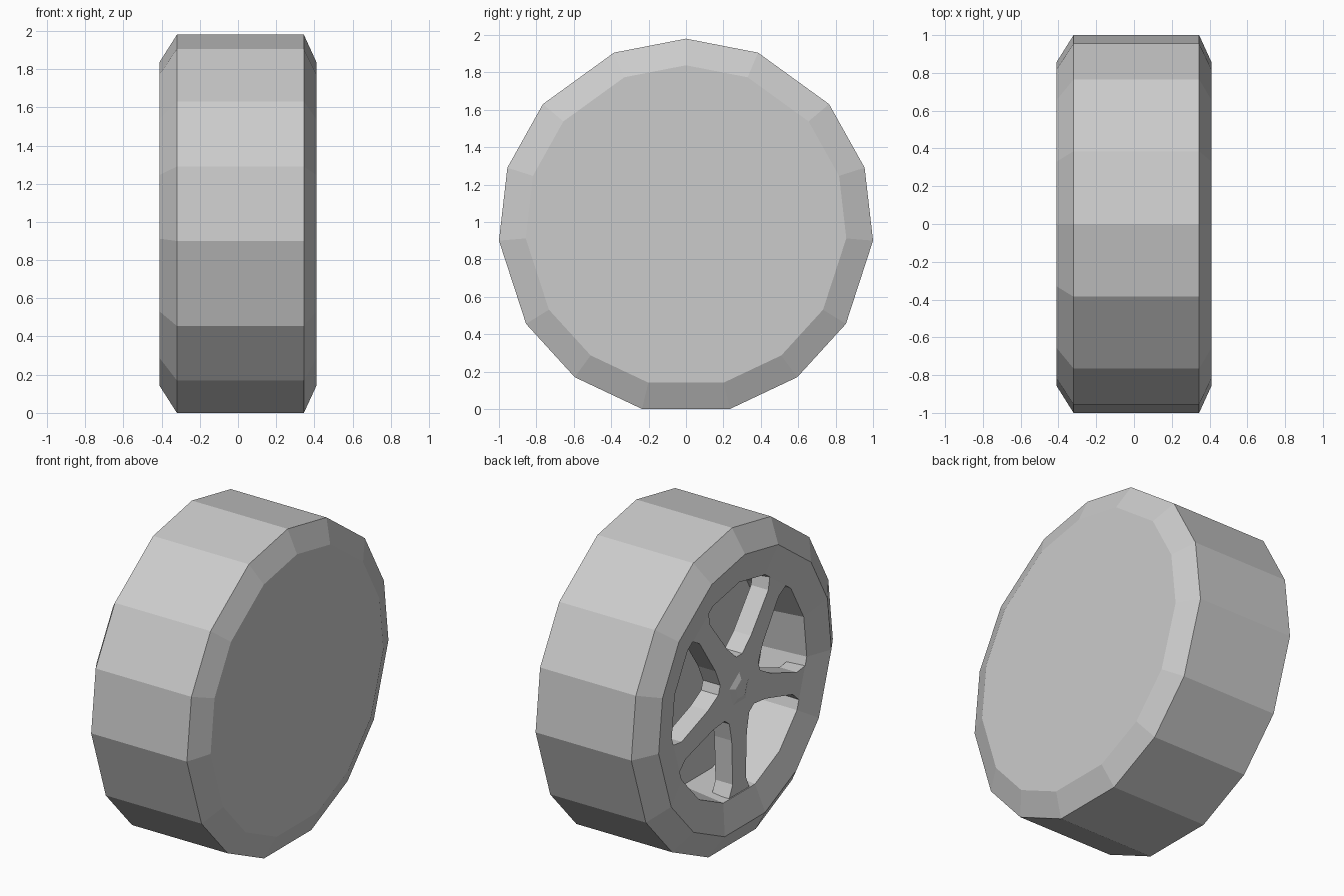
import bpy, bmesh, math

cube = bpy.data.objects.get("Cube")
if cube:
    bpy.data.objects.remove(cube, do_unlink=True)

MID = 0.985  # axle height

# one flat colour
grey = bpy.data.materials.new("light_grey")
grey.use_nodes = True
colour = (0.6, 0.6, 0.6, 1)
grey.diffuse_color = colour
grey.node_tree.nodes["Principled BSDF"].inputs["Base Color"].default_value = colour


def finish(name, bm):
    bmesh.ops.recalc_face_normals(bm, faces=bm.faces)
    mesh = bpy.data.meshes.new(name)
    bm.to_mesh(mesh)
    bm.free()
    mesh.materials.append(grey)
    obj = bpy.data.objects.new(name, mesh)
    bpy.context.collection.objects.link(obj)
    return obj


def loft(name, rings):
    """Skin closed rings of points and cap both ends."""
    bm = bmesh.new()
    loops = [[bm.verts.new(p) for p in ring] for ring in rings]
    for a, b in zip(loops, loops[1:]):
        for i in range(len(a)):
            j = (i + 1) % len(a)
            bm.faces.new((a[i], a[j], b[j], b[i]))
    bm.faces.new(loops[0])
    bm.faces.new(loops[-1])
    return finish(name, bm)


# tyre: fifteen-sided outline, mirrored, swept through a stepped profile
half = [(0.385, 1.905), (0.765, 1.63), (0.955, 1.29), (1, 0.9),
        (0.855, 0.455), (0.595, 0.17), (0.235, 0)]
outline = [(0, 1.98)] + half + [(-y, z) for y, z in reversed(half)]
profile = [(0.41, 0.857), (0.345, 1), (-0.32, 1), (-0.41, 0.857),
           (-0.37, 0.67), (-0.08, 0.64)]
loft("tyre", [[(x, y * s, MID + (z - MID) * s) for y, z in outline]
              for x, s in profile])

# five spokes and hub: one star outline with blunt window tips
star = []
for k in range(5):
    turn = math.radians(36 + 72 * k)
    arm = [(0.3, -0.075), (0.58, -0.065), (0.655, -0.1),
           (0.655, 0.1), (0.58, 0.065), (0.3, 0.075)]
    tip = [(0.21 * math.cos(t), 0.21 * math.sin(t))
           for t in (math.radians(28), math.radians(44))]
    for r, w in arm + tip:
        star.append((r * math.sin(turn) + w * math.cos(turn),
                     MID + r * math.cos(turn) - w * math.sin(turn)))
loft("spokes", [[(x, y, z) for y, z in star] for x in (-0.37, -0.25)])

# shallow hub cap
hub = []
for x, r in ((-0.36, 0.13), (-0.385, 0.06)):
    hub.append([(x, r * math.sin(math.tau * k / 5), MID + r * math.cos(math.tau * k / 5))
                for k in range(5)])
loft("hub_cap", hub)
